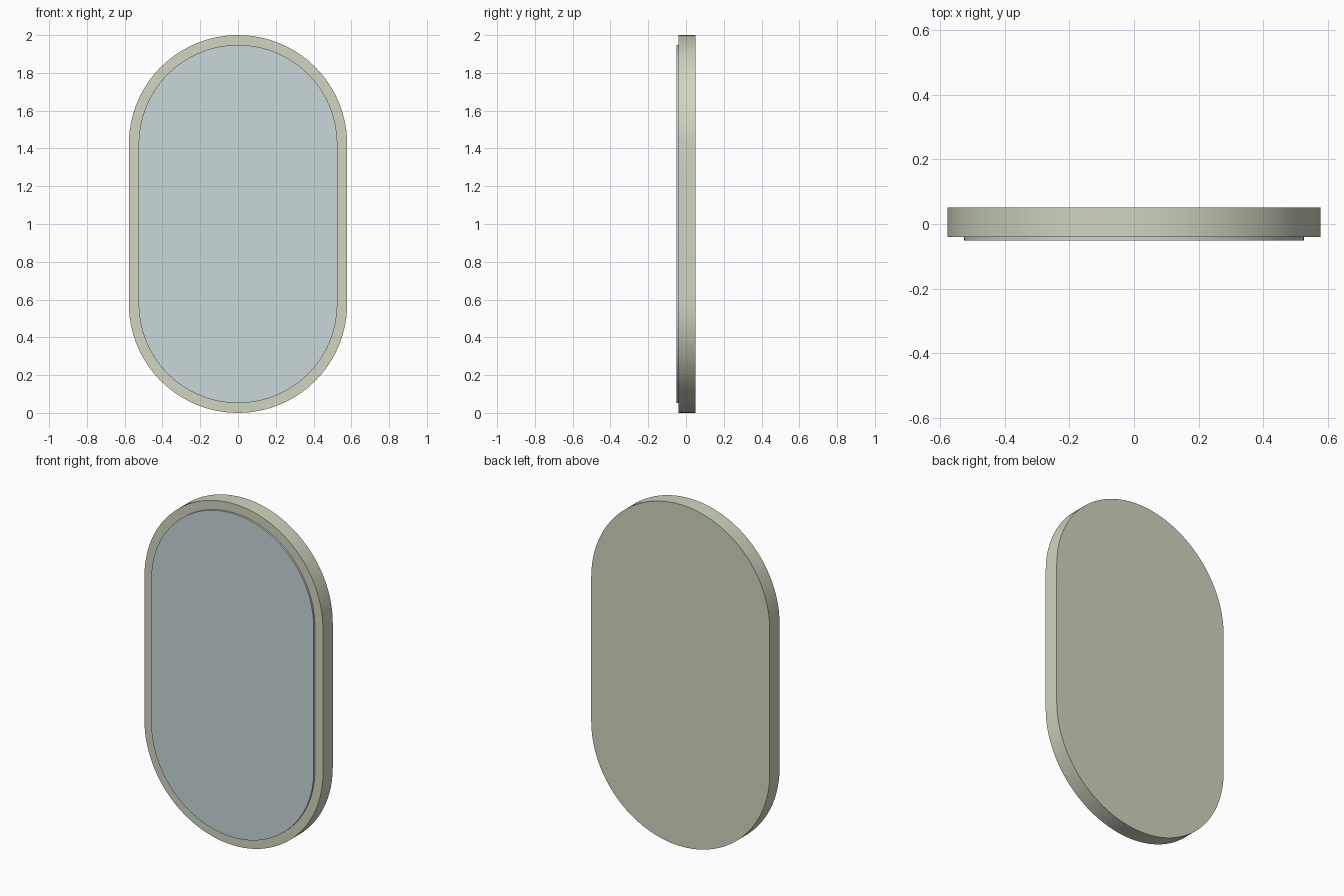
import bpy, bmesh, math

if "Cube" in bpy.data.objects:
    bpy.data.objects.remove(bpy.data.objects["Cube"])

R = 0.578            # outer end radius
HALF = 1.0 - R       # half length of the straight sides
SEG = 48             # segments per rounded end


def material(name, color):
    m = bpy.data.materials.new(name)
    m.diffuse_color = color
    m.use_nodes = True
    m.node_tree.nodes["Principled BSDF"].inputs["Base Color"].default_value = m.diffuse_color
    return m


def pill_outline(r):
    pts = []
    for cz, start in ((1 + HALF, 0.0), (1 - HALF, math.pi)):
        for i in range(SEG + 1):
            a = start + math.pi * i / SEG
            pts.append((r * math.cos(a), cz + r * math.sin(a)))
    return pts


def pill_plate(name, r, y_front, y_back, mat):
    bm = bmesh.new()
    face = bm.faces.new([bm.verts.new((x, y_front, z)) for x, z in pill_outline(r)])
    ext = bmesh.ops.extrude_face_region(bm, geom=[face], use_keep_orig=True)
    for v in ext["geom"]:
        if isinstance(v, bmesh.types.BMVert):
            v.co.y = y_back
    bmesh.ops.recalc_face_normals(bm, faces=bm.faces)
    mesh = bpy.data.meshes.new(name)
    bm.to_mesh(mesh)
    bm.free()
    mesh.materials.append(mat)
    obj = bpy.data.objects.new(name, mesh)
    bpy.context.collection.objects.link(obj)
    bpy.ops.object.select_all(action='DESELECT')
    obj.select_set(True)
    bpy.context.view_layer.objects.active = obj
    bpy.ops.object.shade_smooth_by_angle(angle=math.radians(30))
    return obj


# Solid frame and backing
pill_plate("mirror_frame", R, -0.04, 0.051, material("frame_green", (0.62, 0.67, 0.52, 1)))

# Slightly raised glass panel
pill_plate("mirror_glass", 0.526, -0.051, -0.039, material("glass_blue", (0.58, 0.68, 0.70, 1)))
